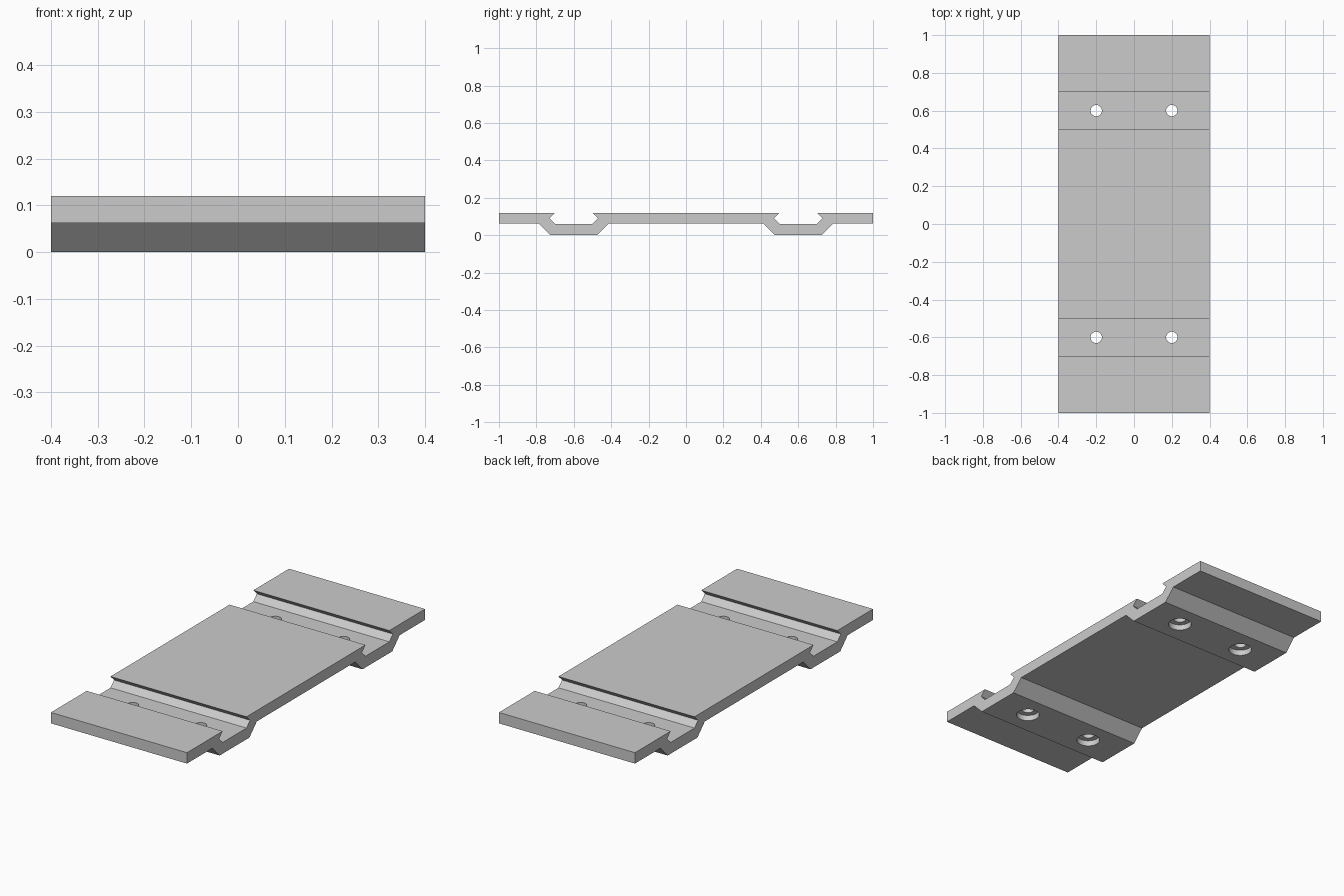
import bpy
import bmesh

cube = bpy.data.objects.get("Cube")
if cube:
    bpy.data.objects.remove(cube, do_unlink=True)

HALF_WIDTH = 0.4
TOP, UNDER, FLOOR = 0.12, 0.062, 0.06
GROOVE_Y = 0.6

grey = bpy.data.materials.new("plain grey")
grey.use_nodes = True
colour = (0.6, 0.6, 0.6, 1)
grey.diffuse_color = colour
grey.node_tree.nodes["Principled BSDF"].inputs["Base Color"].default_value = colour

# Half profiles (offset from a groove centre, height)
groove = [(0.1, TOP), (0.13, 0.09), (0.1, FLOOR)]
channel = [(0.187, UNDER), (0.125, 0)]


def across(half, centre):
    """Mirror a half profile about a groove centre, ordered by rising y."""
    left = [(centre - d, z) for d, z in half]
    right = [(centre + d, z) for d, z in reversed(half)]
    return left + right


upper = [(-1, TOP)] + across(groove, -GROOVE_Y) + across(groove, GROOVE_Y) + [(1, TOP)]
lower = [(-1, UNDER)] + across(channel, -GROOVE_Y) + across(channel, GROOVE_Y) + [(1, UNDER)]
outline = upper + lower[::-1]

# Folded plate: the outline extruded across the width
bm = bmesh.new()
face = bm.faces.new([bm.verts.new((-HALF_WIDTH, y, z)) for y, z in outline])
sweep = bmesh.ops.extrude_face_region(bm, geom=[face], use_keep_orig=True)
moved = [v for v in sweep["geom"] if isinstance(v, bmesh.types.BMVert)]
bmesh.ops.translate(bm, verts=moved, vec=(2 * HALF_WIDTH, 0, 0))
bmesh.ops.recalc_face_normals(bm, faces=bm.faces)
mesh = bpy.data.meshes.new("mounting_plate")
bm.to_mesh(mesh)
bm.free()
mesh.materials.append(grey)
plate = bpy.data.objects.new("mounting_plate", mesh)
bpy.context.collection.objects.link(plate)


def drill(name, x, y, radius, bottom, top):
    """Cut a round hole through the plate between two heights."""
    bpy.ops.mesh.primitive_cylinder_add(
        vertices=32, radius=radius, depth=top - bottom,
        location=(x, y, (top + bottom) / 2))
    cutter = bpy.context.object
    cutter.name = name
    cutter.hide_render = True
    cutter.data.materials.append(grey)
    cut = plate.modifiers.new(name, "BOOLEAN")
    cut.operation = "DIFFERENCE"
    cut.solver = "EXACT"
    cut.object = cutter
    bpy.context.view_layer.objects.active = plate
    bpy.ops.object.modifier_apply(modifier=cut.name)
    bpy.data.objects.remove(cutter, do_unlink=True)


# Screw holes, counterbored from below
for x in (-0.2, 0.2):
    for y in (-GROOVE_Y, GROOVE_Y):
        drill("counterbore", x, y, 0.058, -0.05, 0.03)
        drill("screw_hole", x, y, 0.03, -0.05, 0.1)

bpy.ops.object.select_all(action="DESELECT")
plate.select_set(True)
bpy.context.view_layer.objects.active = plate
bpy.ops.object.shade_smooth_by_angle(angle=0.5)
